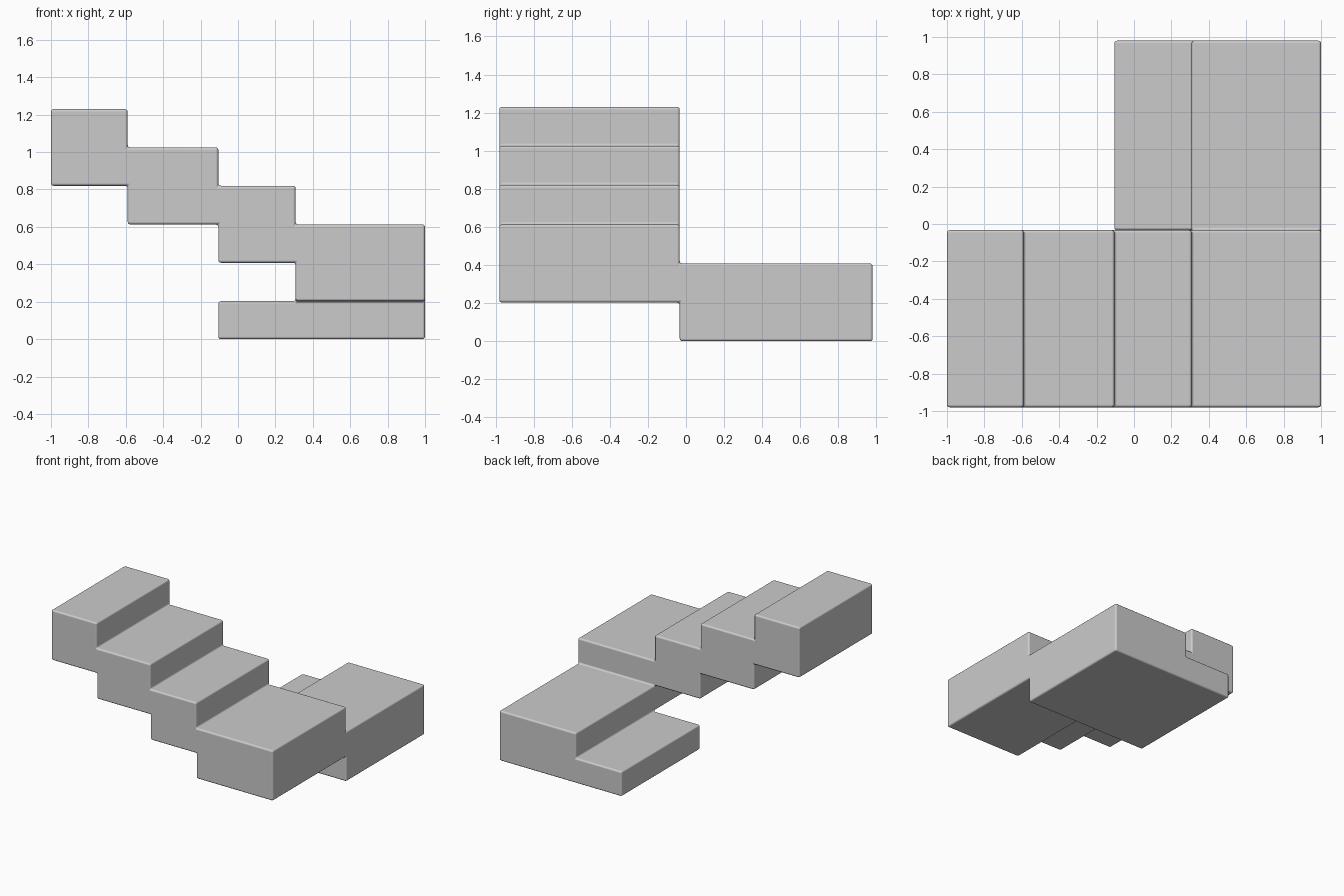
import bpy, bmesh
from itertools import product

if "Cube" in bpy.data.objects:
    bpy.data.objects.remove(bpy.data.objects["Cube"])

# Grid planes shared by all the steps
XS = [-1.0, -0.59, -0.105, 0.308, 1.0]
YS = [-0.98, -0.033, 0.98]
ZS = [0.0, 0.203, 0.408, 0.613, 0.82, 1.025, 1.23]

# Blocks as (column, row, bottom level, top level)
BLOCKS = [
    (0, 0, 4, 6),   # top step
    (1, 0, 3, 5),   # third step
    (2, 0, 2, 4),   # second step
    (3, 0, 1, 3),   # first step
    (3, 1, 0, 2),   # corner landing
    (2, 1, 0, 1),   # bottom step
]
filled = {(i, j, k) for i, j, a, b in BLOCKS for k in range(a, b)}


def build_staircase(name):
    bm = bmesh.new()
    verts = {}

    def vert(key):
        if key not in verts:
            i, j, k = key
            verts[key] = bm.verts.new((XS[i], YS[j], ZS[k]))
        return verts[key]

    # Only the exposed sides of the blocks become faces
    for cell, axis, side in product(sorted(filled), range(3), (0, 1)):
        neighbour = list(cell)
        neighbour[axis] += 1 if side else -1
        if tuple(neighbour) in filled:
            continue
        u, v = (axis + 1) % 3, (axis + 2) % 3
        ring = []
        for du, dv in ((0, 0), (1, 0), (1, 1), (0, 1)):
            key = list(cell)
            key[axis] += side
            key[u] += du
            key[v] += dv
            ring.append(vert(tuple(key)))
        bm.faces.new(ring if side else ring[::-1])

    # Merge coplanar faces into clean flats
    bmesh.ops.dissolve_limit(bm, angle_limit=0.01, verts=bm.verts[:], edges=bm.edges[:])
    mesh = bpy.data.meshes.new(name)
    bm.to_mesh(mesh)
    bm.free()
    obj = bpy.data.objects.new(name, mesh)
    bpy.context.collection.objects.link(obj)
    return obj


stairs = build_staircase("corner_staircase")
bpy.context.view_layer.objects.active = stairs
stairs.select_set(True)
bpy.ops.object.shade_smooth()

# Small soft edge all round
bevel = stairs.modifiers.new("soft_edges", 'BEVEL')
bevel.width = 0.014
bevel.segments = 3
bevel.limit_method = 'ANGLE'
bevel.harden_normals = True
